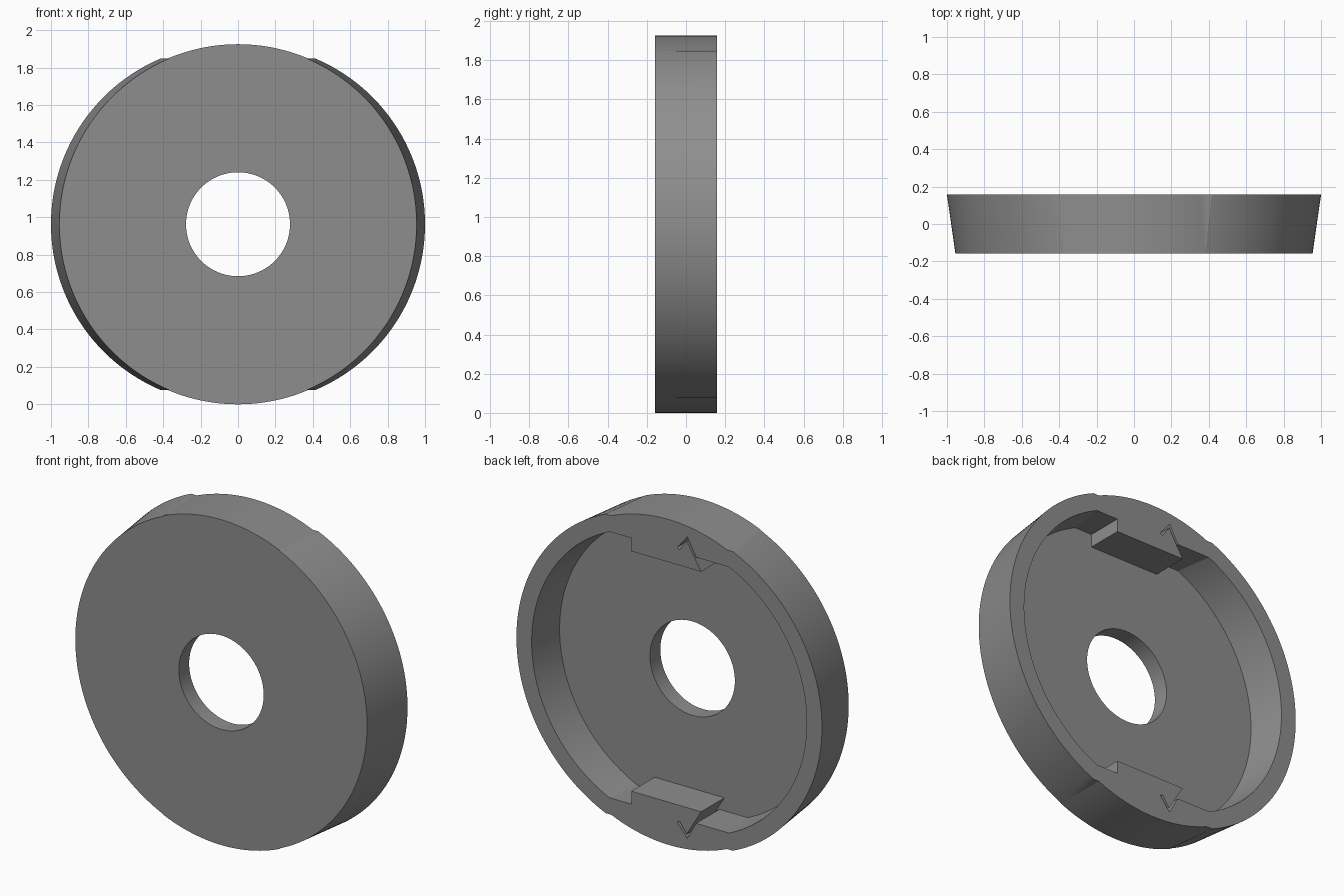
import bpy, bmesh, math

if "Cube" in bpy.data.objects:
    bpy.data.objects.remove(bpy.data.objects["Cube"])

R_OUT, R_IN, R_HOLE = 0.9626, 0.863, 0.278
Y0, YF, Y1 = -0.157, -0.06, 0.157      # front, recess floor, back
FLAT_OUT, FLAT_IN = 0.885, 0.787       # heights where the side flare stops

grey = bpy.data.materials.new("grey")
grey.diffuse_color = (0.27, 0.27, 0.27, 1)
grey.use_nodes = True
grey.node_tree.nodes["Principled BSDF"].inputs["Base Color"].default_value = grey.diffuse_color


def flare(y):
    # sideways shift of the left and right arcs, growing to the back
    return -0.0075 + 0.045 * (y - Y0) / (Y1 - Y0)


def arc(r, a0, a1, n, dx=0.0):
    return [(r * math.cos(a0 + (a1 - a0) * i / n) + dx,
             r * math.sin(a0 + (a1 - a0) * i / n)) for i in range(n + 1)]


def outer(y):
    a = math.asin(FLAT_OUT / R_OUT)
    s = flare(y)
    return (arc(R_OUT, -a, a, 64, s) + arc(R_OUT, a, math.pi - a, 24)
            + arc(R_OUT, math.pi - a, math.pi + a, 64, -s)
            + arc(R_OUT, math.pi + a, 2 * math.pi - a, 24))


# key tab with a thin hooked slot at its end
TAB = [(0.248, FLAT_IN), (0.248, 0.71), (-0.209, 0.71), (-0.114, 0.868),
       (-0.068, 0.803), (-0.052, 0.812), (-0.118, 0.892), (-0.176, FLAT_IN)]


def recess(y):
    a = math.asin(FLAT_IN / R_IN)
    s = flare(y)
    return (arc(R_IN, -a, a, 64, s) + TAB
            + arc(R_IN, math.pi - a, math.pi + a, 64, -s)
            + [(x, -z) for x, z in reversed(TAB)])


def hole(y):
    return arc(R_HOLE, 0, 2 * math.pi, 96)[:-1]


def loft(name, section, ya, yb):
    # solid between two matching outlines
    bm = bmesh.new()
    a, b = ([bm.verts.new((x, y, z + R_OUT)) for x, z in section(y)]
            for y in (ya, yb))
    n = len(a)
    bm.faces.new(a)
    bm.faces.new(b[::-1])
    for i in range(n):
        j = (i + 1) % n
        bm.faces.new((a[i], b[i], b[j], a[j]))
    bmesh.ops.recalc_face_normals(bm, faces=bm.faces)
    me = bpy.data.meshes.new(name)
    bm.to_mesh(me)
    bm.free()
    ob = bpy.data.objects.new(name, me)
    bpy.context.collection.objects.link(ob)
    me.materials.append(grey)
    return ob


# flared cap with recessed back and round centre hole
cap = loft("flared_cap", outer, Y0, Y1)
cutters = [loft("recess_cutter", recess, YF, Y1 + 0.05),
           loft("hole_cutter", hole, Y0 - 0.1, Y1 + 0.1)]
bpy.context.view_layer.objects.active = cap
cap.select_set(True)
for c in cutters:
    c.hide_render = True
    m = cap.modifiers.new("cut", 'BOOLEAN')
    m.operation, m.solver, m.object = 'DIFFERENCE', 'EXACT', c
    bpy.ops.object.modifier_apply(modifier=m.name)
    bpy.data.objects.remove(c)
bpy.ops.object.shade_smooth_by_angle(angle=math.radians(25))
